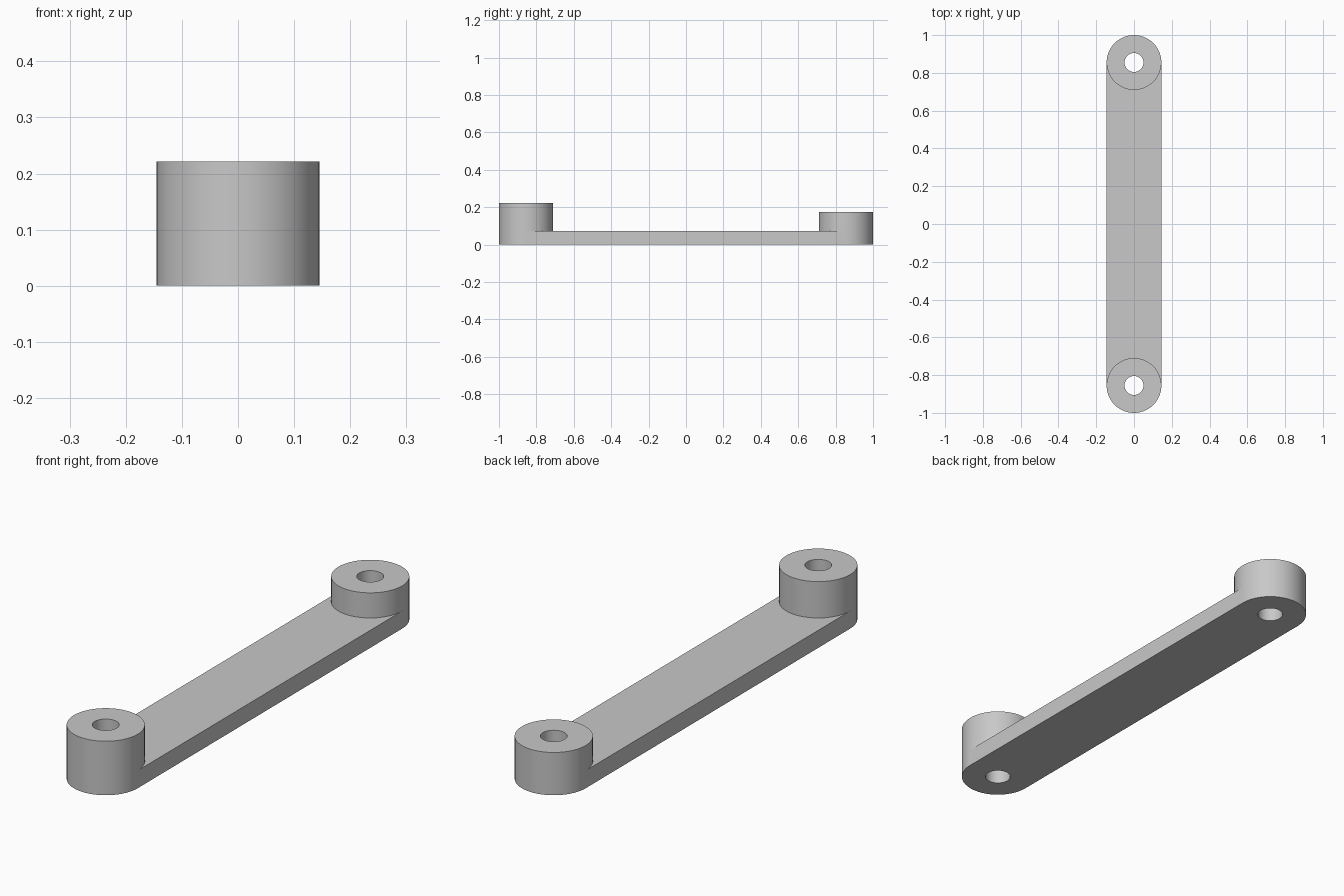
import bpy, bmesh
from math import cos, sin, pi, radians

cube = bpy.data.objects.get("Cube")
if cube:
    bpy.data.objects.remove(cube)

RADIUS, HOLE = 0.145, 0.05
CENTRE = 1 - RADIUS
PLATE_TOP = 0.072
HALF = 36  # segments per half circle

grey = bpy.data.materials.new("light grey")
grey.use_nodes = True
colour = (0.58, 0.58, 0.58, 1)
grey.diffuse_color = colour
grey.node_tree.nodes["Principled BSDF"].inputs["Base Color"].default_value = colour

bm = bmesh.new()


def face(points):
    bm.faces.new([bm.verts.new(p) for p in points])


def ring(radius, end):
    """Circle around one boss; the first half faces the arm's middle."""
    return [(radius * cos(pi * i / HALF),
             end * (CENTRE - radius * sin(pi * i / HALF)))
            for i in range(2 * HALF)]


def boss(end, height):
    outer, inner = ring(RADIUS, end), ring(HOLE, end)
    for i in range(2 * HALF):
        j = (i + 1) % (2 * HALF)
        a, b, c, d = outer[i], outer[j], inner[j], inner[i]
        for z in (0, height):  # annular end faces
            face([(*p, z) for p in (a, b, c, d)])
        # Outer wall: the inward half starts on the plate
        bands = [(PLATE_TOP, height)]
        if i >= HALF:
            bands.append((0, PLATE_TOP))
        for low, high in bands:
            face([(*a, low), (*b, low), (*b, high), (*a, high)])
        face([(*c, 0), (*d, 0), (*d, height), (*c, height)])  # bore


# Two bosses, the front one taller
boss(-1, 0.221)
boss(1, 0.175)

# Flat plate joining the bosses
front = ring(RADIUS, -1)[:HALF + 1]
back = ring(RADIUS, 1)[:HALF + 1]
for z in (0, PLATE_TOP):
    for i in range(HALF):
        face([(*p, z) for p in (front[i], front[i + 1], back[i + 1], back[i])])
for i in (0, HALF):
    face([(*front[i], 0), (*back[i], 0),
          (*back[i], PLATE_TOP), (*front[i], PLATE_TOP)])

# Join into one closed body
bmesh.ops.remove_doubles(bm, verts=bm.verts[:], dist=0.0001)
bmesh.ops.recalc_face_normals(bm, faces=bm.faces[:])
mesh = bpy.data.meshes.new("link_arm")
bm.to_mesh(mesh)
bm.free()
mesh.materials.append(grey)
arm = bpy.data.objects.new("link_arm", mesh)
bpy.context.collection.objects.link(arm)

bpy.ops.object.select_all(action="DESELECT")
arm.select_set(True)
bpy.context.view_layer.objects.active = arm
bpy.ops.object.shade_smooth_by_angle(angle=radians(30))
